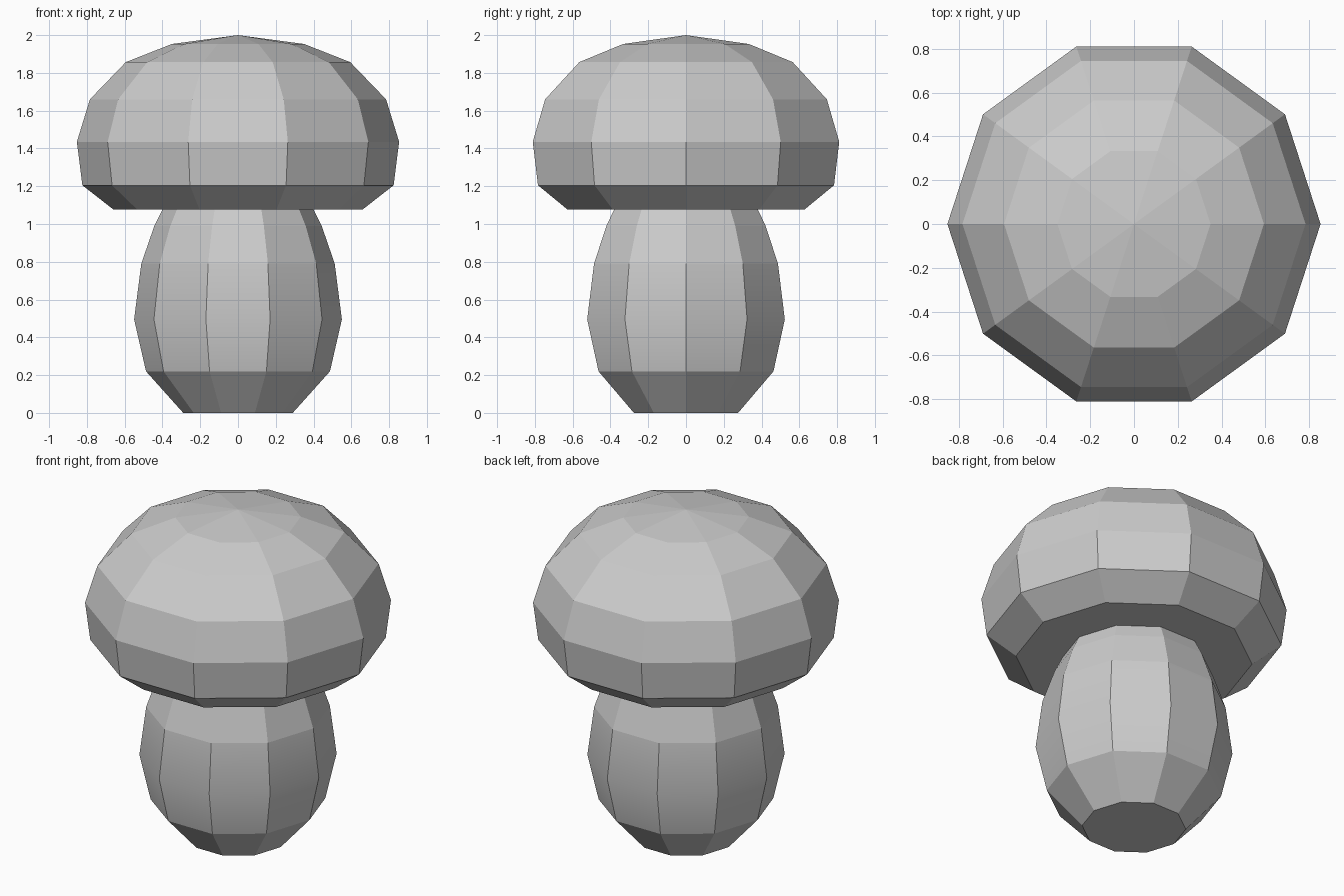
import bpy, bmesh
from math import cos, sin, tau

if "Cube" in bpy.data.objects:
    bpy.data.objects.remove(bpy.data.objects["Cube"])

SIDES = 10


def lathe(name, profile, soft_z=None):
    """Revolve (radius, z) points into a ten-sided shape; radius 0 makes a tip."""
    bm = bmesh.new()
    rings = []
    for r, z in profile:
        if r == 0:
            rings.append([bm.verts.new((0, 0, z))] * SIDES)
        else:
            rings.append([bm.verts.new((r * cos(tau * i / SIDES), r * sin(tau * i / SIDES), z))
                          for i in range(SIDES)])
    for a, b in zip(rings, rings[1:]):
        for i in range(SIDES):
            j = (i + 1) % SIDES
            corners = list(dict.fromkeys((a[i], a[j], b[j], b[i])))
            bm.faces.new(corners)
    if name == "stem":
        bm.faces.new(list(reversed(rings[0])))
    # Only the ring at soft_z is blended, every other edge stays crisp
    for e in bm.edges:
        e.smooth = soft_z is not None and all(abs(v.co.z - soft_z) < 1e-4 for v in e.verts)
    for f in bm.faces:
        f.smooth = soft_z is not None and any(e.smooth for e in f.edges)
    mesh = bpy.data.meshes.new(name)
    bm.to_mesh(mesh)
    bm.free()
    obj = bpy.data.objects.new(name, mesh)
    bpy.context.collection.objects.link(obj)
    return obj


# Bulging stem with a flat foot
lathe("stem", [(0.29, 0), (0.487, 0.22), (0.55, 0.495), (0.512, 0.79),
               (0.443, 0.99), (0.40, 1.077)], soft_z=0.495)

# Domed cap with flat underside meeting the stem
lathe("cap", [(0.40, 1.077), (0.66, 1.077), (0.824, 1.205), (0.853, 1.435),
              (0.784, 1.66), (0.594, 1.857), (0.35, 1.953), (0, 2.0)])
